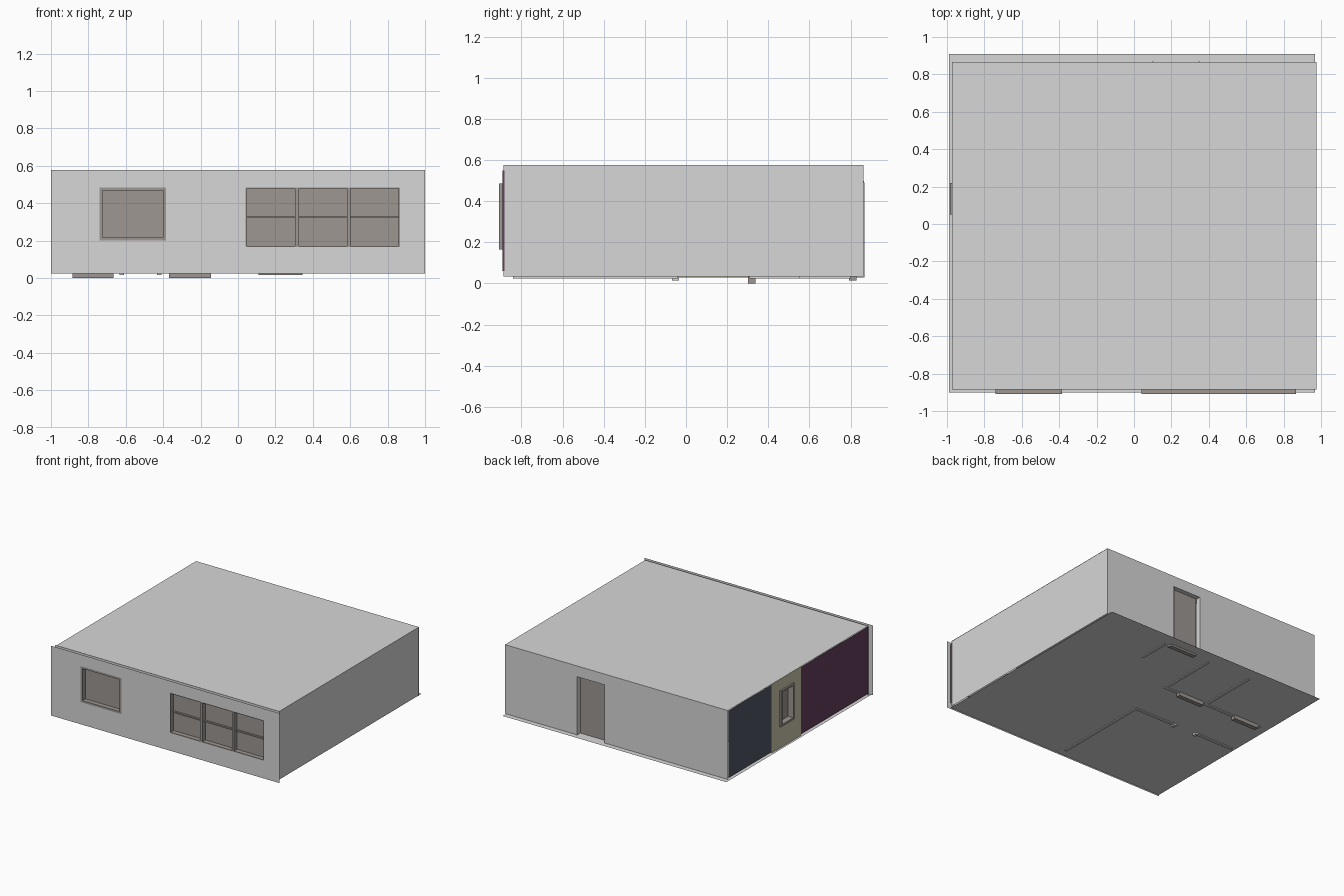
import bpy, bmesh
from mathutils import Vector

if "Cube" in bpy.data.objects:
    bpy.data.objects.remove(bpy.data.objects["Cube"])


def material(name, rgb):
    m = bpy.data.materials.new(name)
    m.diffuse_color = (*rgb, 1)
    m.use_nodes = True
    m.node_tree.nodes["Principled BSDF"].inputs["Base Color"].default_value = m.diffuse_color
    return m


GREY = material("plaster grey", (0.68, 0.68, 0.68))
BROWN = material("window brown", (0.34, 0.31, 0.29))
PURPLE = material("dark purple paint", (0.135, 0.05, 0.11))
BLUE = material("dark blue paint", (0.083, 0.095, 0.137))
YELLOW = material("khaki paint", (0.60, 0.57, 0.40))


def finish(name, bm, mat):
    me = bpy.data.meshes.new(name)
    bm.to_mesh(me)
    bm.free()
    me.materials.append(mat)
    ob = bpy.data.objects.new(name, me)
    bpy.context.collection.objects.link(ob)
    return ob


def point(axis, pos, u, v):
    return {'x': (pos, u, v), 'y': (u, pos, v), 'z': (u, v, pos)}[axis]


def panel(name, axis, pos, u, v, mat, facing, holes=()):
    """Flat sheet across an axis, with rectangular openings (u0, u1, v0, v1)."""
    us = sorted({*u, *(c for h in holes for c in h[:2])})
    vs = sorted({*v, *(c for h in holes for c in h[2:])})
    bm = bmesh.new()
    grid = [[bm.verts.new(point(axis, pos, a, b)) for b in vs] for a in us]
    for i in range(len(us) - 1):
        for j in range(len(vs) - 1):
            cu, cv = (us[i] + us[i + 1]) / 2, (vs[j] + vs[j + 1]) / 2
            if any(h[0] < cu < h[1] and h[2] < cv < h[3] for h in holes):
                continue
            bm.faces.new((grid[i][j], grid[i + 1][j], grid[i + 1][j + 1], grid[i][j + 1]))
    normal = Vector(point(axis, facing, 0, 0))
    for f in bm.faces:
        f.normal_update()
        if f.normal.dot(normal) < 0:
            f.normal_flip()
    return finish(name, bm, mat)


def box(name, x, y, z, mat):
    bm = bmesh.new()
    bmesh.ops.create_cube(bm, size=1)
    for vert in bm.verts:
        for k, r in enumerate((x, y, z)):
            vert.co[k] = (r[0] + r[1]) / 2 + vert.co[k] * (r[1] - r[0])
    return finish(name, bm, mat)


def bar(name, axis, depth, u, v, mat):
    d = (min(depth), max(depth))
    if axis == 'x':
        return box(name, d, u, v, mat)
    return box(name, u, d, v, mat)


def window(name, axis, outer, inner, hole, t, facing, mullions=(), transom=None, mat=BROWN):
    """Frame lining the opening, recessed pane, optional dividing bars."""
    u0, u1, v0, v1 = hole
    d = (outer, inner)
    bar(name + "_frame_left", axis, d, (u0, u0 + t), (v0, v1), mat)
    bar(name + "_frame_right", axis, d, (u1 - t, u1), (v0, v1), mat)
    bar(name + "_frame_top", axis, d, (u0 + t, u1 - t), (v1 - t, v1), mat)
    bar(name + "_frame_bottom", axis, d, (u0 + t, u1 - t), (v0, v0 + t), mat)
    panel(name + "_pane", axis, inner, (u0, u1), (v0, v1), BROWN, facing)
    for i, m in enumerate(mullions):
        bar(f"{name}_mullion_{i}", axis, d, (m - 0.01, m + 0.01), (v0 + t, v1 - t), mat)
    if transom:
        bar(name + "_transom", axis, (inner, inner + facing * 0.015), (u0 + t, u1 - t),
            (transom - 0.005, transom + 0.005), mat)


LOW, TOP = 0.03, 0.577

# floor and roof sheets
panel("floor", 'z', 0.03, (-0.99, 0.968), (-0.902, 0.909), GREY, -1)
panel("roof", 'z', TOP - 0.002, (-0.973, 0.977), (-0.884, 0.866), GREY, 1)

# front wall with two windows
small = (-0.74, -0.385, 0.2, 0.485)
wide = (0.04, 0.865, 0.165, 0.485)
panel("front_wall", 'y', -0.909, (-1, 1), (0.025, TOP), GREY, -1, (small, wide))
panel("front_wall_inner", 'y', -0.884, (-0.98, 0.98), (LOW, TOP), GREY, 1, (small, wide))
window("small_window", 'y', -0.909, -0.872, small, 0.016, -1)
window("wide_window", 'y', -0.909, -0.872, wide, 0.007, -1, (0.315, 0.592), 0.325)
panel("front_wall_end", 'x', 0.979, (-0.893, -0.883), (0.06, 0.55), PURPLE, 1)

# right wall
panel("right_wall", 'x', 0.975, (-0.886, 0.863), (0.034, TOP - 0.002), GREY, 1)

# back wall with recessed entrance door
door = (0.105, 0.345, LOW, 0.49)
panel("back_wall", 'y', 0.866, (-0.973, 0.977), (LOW, TOP - 0.002), GREY, 1, (door,))
for n, u in (("left", (0.097, 0.105)), ("right", (0.345, 0.353))):
    box("door_jamb_" + n, u, (0.825, 0.868), (0.03, 0.49), GREY)
box("door_lintel", (0.097, 0.353), (0.825, 0.865), (0.49, 0.498), GREY)
box("entrance_door", (0.11, 0.345), (0.793, 0.828), (0.015, 0.49), BROWN)

# left wall: three painted bays, the middle one with a window
side = (0.05, 0.22, 0.2, 0.485)
panel("left_wall_blue", 'x', -0.973, (0.32, 0.86), (0.04, 0.57), BLUE, -1)
panel("left_wall_khaki", 'x', -0.973, (-0.05, 0.32), (LOW, TOP - 0.002), YELLOW, -1, (side,))
panel("left_wall_purple", 'x', -0.973, (-0.884, -0.05), (0.04, 0.57), PURPLE, -1)
window("side_window", 'x', -0.985, -0.94, side, 0.016, -1)

# inner partitions: (name, x range, y range), slightly below the floor
T = 0.012
partitions = (
    ("hall_stub", (0.37, 0.39), (0.55, 0.8)),
    ("bath_right", (-0.04, -0.02), (0.32, 0.8)),
    ("bath_middle", (-0.42, -0.40), (0.33, 0.8)),
    ("bath_front", (-0.92, -0.02), (0.32 - T, 0.32 + T)),
    ("bedroom_right", (-0.07, -0.05), (-0.84, -0.05)),
    ("bedroom_back_a", (-0.42, -0.05), (-0.05 - T, -0.05 + T)),
    ("bedroom_back_b", (-0.96, -0.63), (-0.05 - T, -0.05 + T)),
)
for name, x, y in partitions:
    box("partition_" + name, x, y, (0.024, 0.57), GREY)

# inner doors and door posts reaching below the floor
for i, x in enumerate(((-0.885, -0.665), (-0.37, -0.145))):
    box(f"inner_door_{i}", x, (0.302, 0.338), (0, 0.47), BROWN)
for i, x in enumerate((-0.42, -0.622)):
    box(f"door_post_{i}", (x - 0.012, x + 0.012), (-0.068, -0.034), (0.015, 0.49), GREY)
